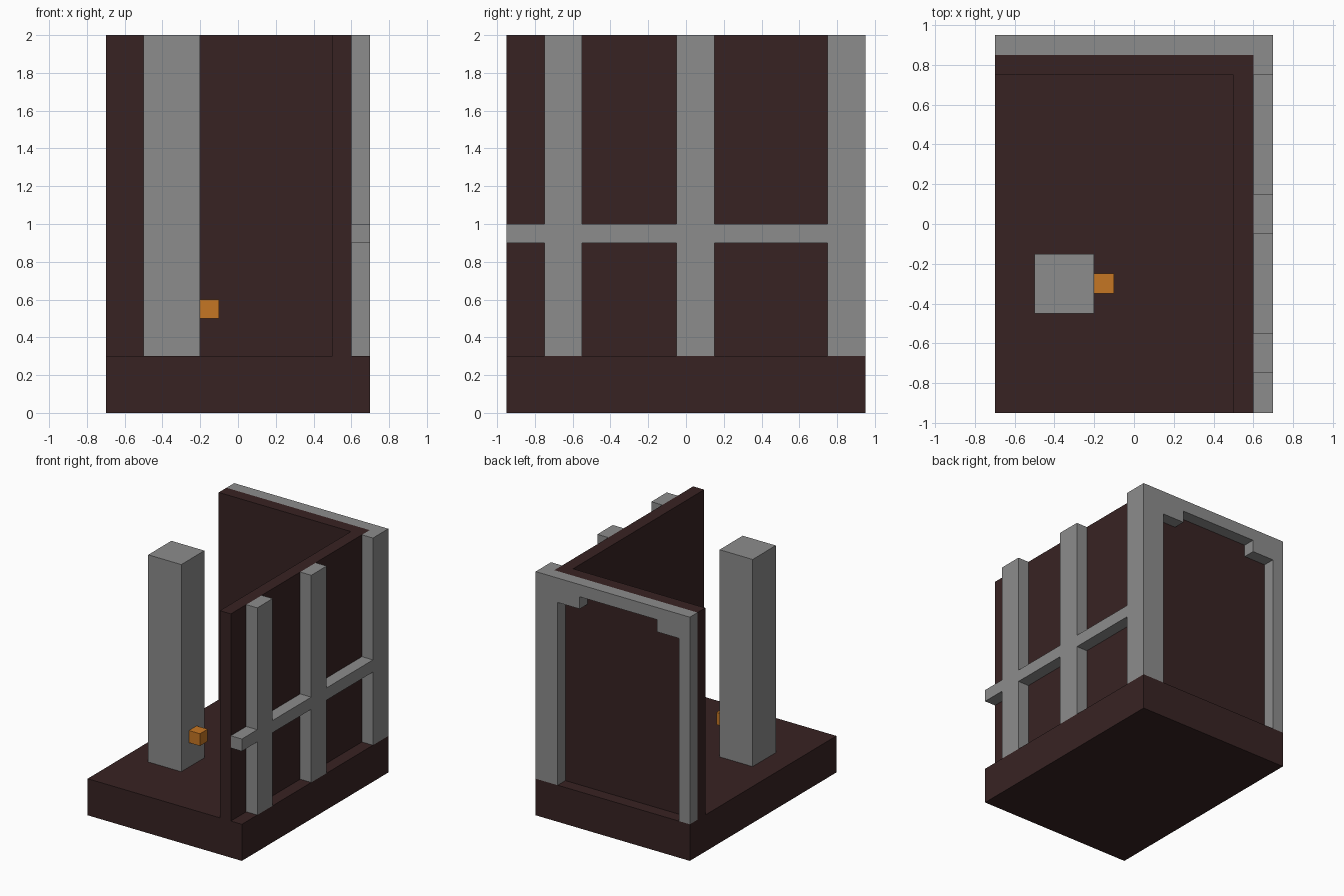
import bpy
import bmesh

cube = bpy.data.objects.get("Cube")
if cube:
    bpy.data.objects.remove(cube, do_unlink=True)


def make_material(name, rgb):
    mat = bpy.data.materials.new(name)
    mat.use_nodes = True
    mat.diffuse_color = (*rgb, 1)
    mat.node_tree.nodes["Principled BSDF"].inputs["Base Color"].default_value = (*rgb, 1)
    return mat


BROWN = make_material("dark_brown", (0.039, 0.0165, 0.0165))
GREY = make_material("stone_grey", (0.265, 0.265, 0.265))
ORANGE = make_material("lamp_orange", (0.56, 0.18, 0.017))


def prism(name, outline, y0, y1, mat):
    """Extrude an x-z outline from y0 to y1."""
    bm = bmesh.new()
    face = bm.faces.new([bm.verts.new((x, y0, z)) for x, z in outline])
    new = bmesh.ops.extrude_face_region(bm, geom=[face])["geom"]
    verts = [v for v in new if isinstance(v, bmesh.types.BMVert)]
    bmesh.ops.translate(bm, vec=(0, y1 - y0, 0), verts=verts)
    bmesh.ops.recalc_face_normals(bm, faces=bm.faces)
    mesh = bpy.data.meshes.new(name)
    bm.to_mesh(mesh)
    bm.free()
    mesh.materials.append(mat)
    obj = bpy.data.objects.new(name, mesh)
    bpy.context.collection.objects.link(obj)
    return obj


def box(name, xs, ys, zs, mat):
    (x0, x1), (z0, z1) = xs, zs
    return prism(name, [(x0, z0), (x1, z0), (x1, z1), (x0, z1)], *ys, mat)


FLOOR, TOP = 0.3, 2.0
HEIGHT = (FLOOR, TOP)
OUTER = (0.6, 0.7)

# Floor slab and the two walls
box("floor_slab", (-0.7, 0.7), (-0.95, 0.95), (0, FLOOR), BROWN)
box("side_wall", (0.5, 0.6), (-0.95, 0.75), HEIGHT, BROWN)
box("back_wall", (-0.7, 0.6), (0.75, 0.85), HEIGHT, BROWN)

# Side posts, with a rail segment leading up to each one
rail_start = -0.95
for name, y in (("front", -0.75), ("middle", -0.05), ("corner", 0.75)):
    box(name + "_rail", OUTER, (rail_start, y), (0.9, 1.0), GREY)
    box(name + "_post", OUTER, (y, y + 0.2), HEIGHT, GREY)
    rail_start = y + 0.2

# Back frame: two legs, top beam and stepped corner brackets
frame = [(-0.7, FLOOR), (-0.6, FLOOR), (-0.6, 1.8), (-0.4, 1.8), (-0.4, 1.9),
         (0.3, 1.9), (0.3, 1.8), (0.5, 1.8), (0.5, FLOOR), (0.6, FLOOR),
         (0.6, TOP), (-0.7, TOP)]
prism("back_frame", frame, 0.85, 0.95, GREY)

# Free-standing column with a small lamp
box("column", (-0.5, -0.2), (-0.45, -0.15), HEIGHT, GREY)
box("column_lamp", (-0.2, -0.1), (-0.35, -0.25), (0.5, 0.6), ORANGE)
